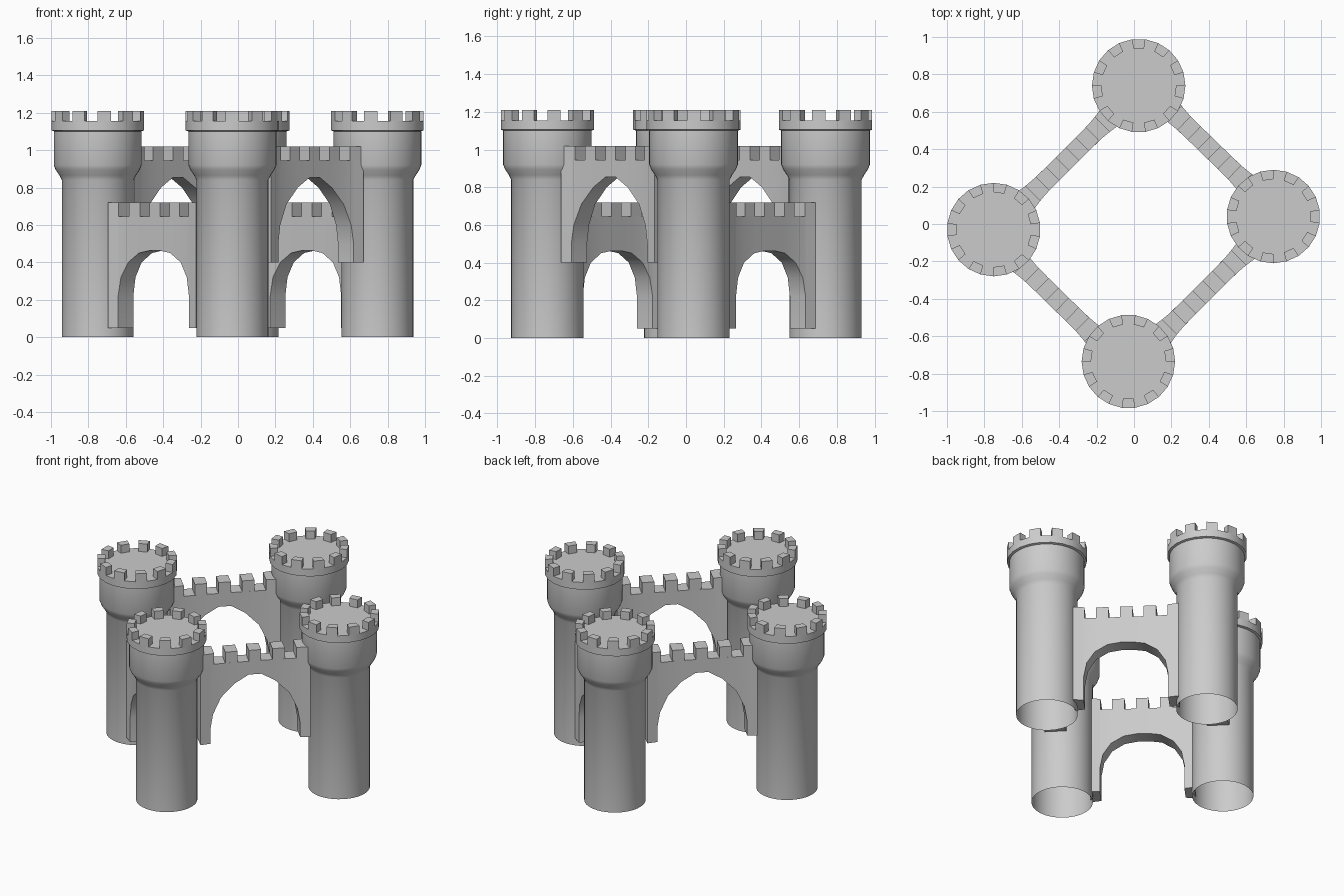
import bpy, bmesh, math
from mathutils import Vector

if "Cube" in bpy.data.objects:
    bpy.data.objects.remove(bpy.data.objects["Cube"])


def make_object(name, bm, angle=30):
    bmesh.ops.remove_doubles(bm, verts=bm.verts, dist=0.0002)
    bmesh.ops.recalc_face_normals(bm, faces=bm.faces)
    me = bpy.data.meshes.new(name)
    bm.to_mesh(me)
    bm.free()
    ob = bpy.data.objects.new(name, me)
    bpy.context.collection.objects.link(ob)
    bpy.ops.object.select_all(action='DESELECT')
    ob.select_set(True)
    bpy.context.view_layer.objects.active = ob
    bpy.ops.object.shade_smooth_by_angle(angle=math.radians(angle))
    return ob


def hexa(bm, pts):
    # box from four bottom and four top corners
    v = [bm.verts.new(p) for p in pts]
    for f in ((0, 1, 2, 3), (4, 5, 6, 7), (0, 1, 5, 4),
              (1, 2, 6, 5), (2, 3, 7, 6), (3, 0, 4, 7)):
        bm.faces.new([v[i] for i in f])


def lathe(bm, profile, n):
    rings = [[bm.verts.new((r * math.cos(2 * math.pi * i / n),
                            r * math.sin(2 * math.pi * i / n), z))
              for i in range(n)] for r, z in profile]
    for a, b in zip(rings, rings[1:]):
        for i in range(n):
            j = (i + 1) % n
            bm.faces.new((a[i], a[j], b[j], b[i]))
    return rings


MERLONS = 11


def tower(name, x, y, turn):
    # open-bottomed shaft flaring to a wider head
    bm = bmesh.new()
    lathe(bm, [(0.192, 0), (0.192, 0.84), (0.205, 0.865), (0.225, 0.895),
               (0.235, 0.92), (0.235, 1.10)], 44)
    shaft = make_object(name + "_shaft", bm, 40)
    # rim with flat roof
    bm = bmesh.new()
    rings = lathe(bm, [(0.233, 1.10), (0.25, 1.105), (0.25, 1.155)], 2 * MERLONS)
    bm.faces.new(rings[-1])
    rim = make_object(name + "_rim", bm)
    # ring of merlons
    bm = bmesh.new()
    step = math.pi / MERLONS
    for i in range(MERLONS):
        a0, a1 = 2 * i * step, (2 * i + 1) * step
        hexa(bm, [(r * math.cos(a), r * math.sin(a), z)
                  for z in (1.15, 1.21)
                  for r, a in ((0.20, a0), (0.25, a0), (0.25, a1), (0.20, a1))])
    crown = make_object(name + "_merlons", bm)
    for ob in (shaft, rim, crown):
        ob.location = (x, y, 0)
        ob.rotation_euler.z = turn


def wall(name, centre, turn, half, arch_half, foot, top, arch):
    def thick(s):
        # half thickness, swelling towards the towers
        t = max(0, (abs(s) - 0.15) / (half - 0.15))
        return 0.05 + 0.02 * t * t

    right = [(u * arch_half, z) for u, z in arch]
    opening = [(-s, z) for s, z in right] + right[::-1]
    a = arch_half
    columns = [((-half, foot), (-a, foot))]
    columns += list(zip(opening, opening[1:]))
    columns += [((a, foot), (half, foot))]
    bm = bmesh.new()

    def quad(*pts):
        bm.faces.new([bm.verts.new(p) for p in pts])

    # wall body with arched opening, column by column
    deck = top - 0.075
    for (s0, z0), (s1, z1) in columns:
        h0, h1 = thick(s0), thick(s1)
        quad((s0, -h0, z0), (s1, -h1, z1), (s1, -h1, deck), (s0, -h0, deck))
        quad((s0, h0, z0), (s1, h1, z1), (s1, h1, deck), (s0, h0, deck))
        quad((s0, -h0, z0), (s1, -h1, z1), (s1, h1, z1), (s0, h0, z0))
        quad((s0, -h0, deck), (s1, -h1, deck), (s1, h1, deck), (s0, h0, deck))
    for s, zt in ((-half, deck), (-a, arch[0][1]), (a, arch[0][1]), (half, deck)):
        h = thick(s)
        quad((s, -h, foot), (s, h, foot), (s, h, zt), (s, -h, zt))
    body = make_object(name, bm)

    # battlements on the wall
    bm = bmesh.new()
    for i in range(-2, 3):
        s0, s1 = i * 0.15 - 0.039, i * 0.15 + 0.039
        s0, s1 = max(s0, -half), min(s1, half)
        h0, h1 = thick(s0), thick(s1)
        hexa(bm, [(s, h, z) for z in (deck, top)
                  for s, h in ((s0, -h0), (s1, -h1), (s1, h1), (s0, h0))])
    crown = make_object(name + "_merlons", bm)
    for ob in (body, crown):
        ob.location = (centre[0], centre[1], 0)
        ob.rotation_euler.z = turn


# corner towers
TOWERS = {"front": (-0.03, -0.735), "right": (0.745, 0.04),
          "back": (0.025, 0.74), "left": (-0.75, -0.03)}
for i, (key, (x, y)) in enumerate(TOWERS.items()):
    tower(key + "_tower", x, y, i * math.pi / 2)

# alternating low and high arched walls
LOW_ARCH = [(1, 0.22), (0.93, 0.32), (0.74, 0.40), (0.44, 0.45), (0.14, 0.463)]
HIGH_ARCH = [(1, 0.50), (0.94, 0.60), (0.76, 0.71), (0.45, 0.80), (0.14, 0.853)]
for a, b, high, shift in (("left", "front", False, 0.03),
                          ("front", "right", True, 0.025),
                          ("right", "back", False, 0.025),
                          ("back", "left", True, -0.01)):
    pa, pb = Vector(TOWERS[a]), Vector(TOWERS[b])
    d = (pb - pa).normalized()
    mid = (pa + pb) / 2 + Vector((d.y, -d.x)) * shift
    name = f"{a}_{b}_wall"
    turn = math.atan2(d.y, d.x)
    if high:
        wall(name, mid, turn, 0.35, 0.285, 0.40, 1.02, HIGH_ARCH)
    else:
        wall(name, mid, turn, 0.33, 0.265, 0.05, 0.72, LOW_ARCH)
